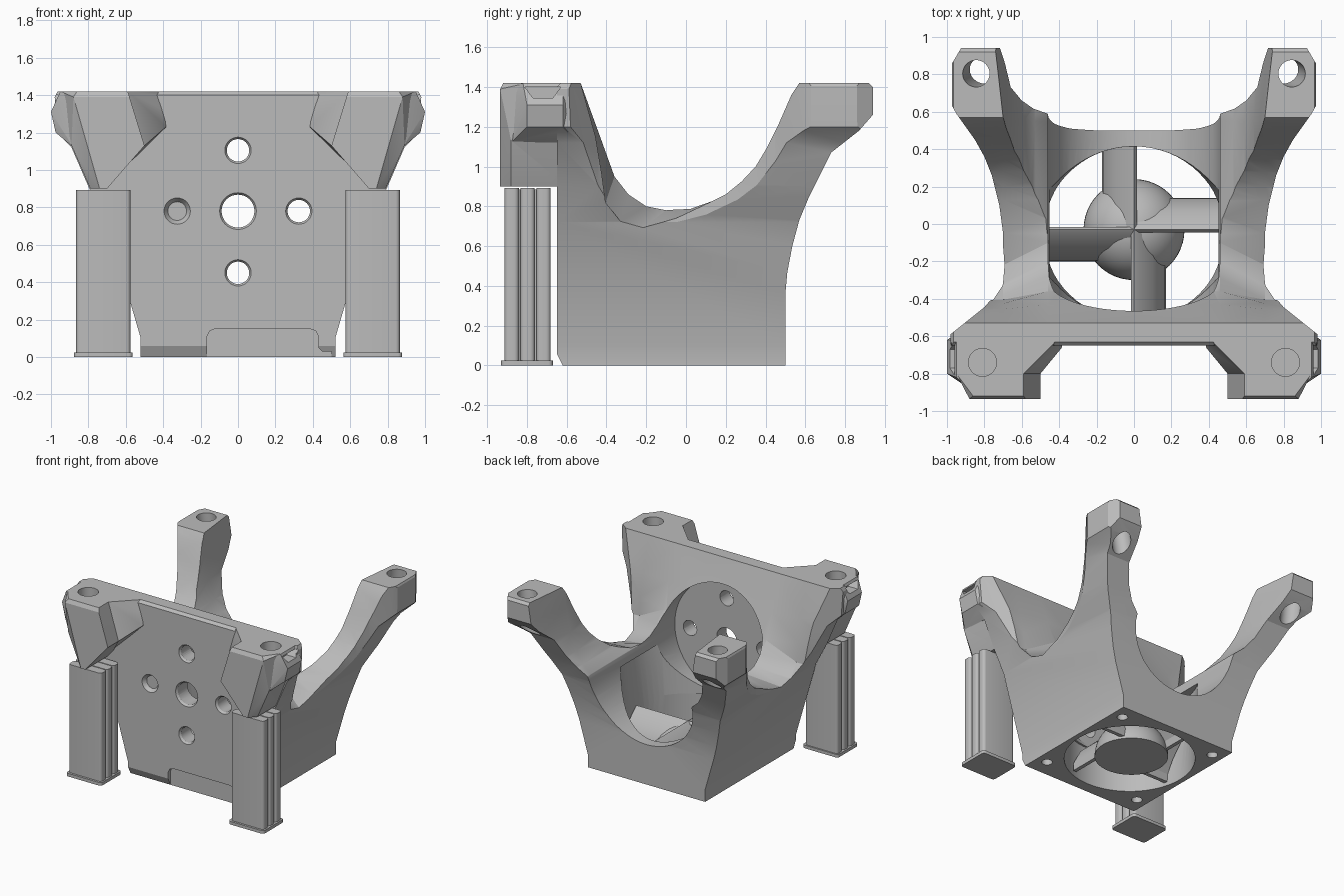
import bpy, bmesh, math
from mathutils import Matrix, Vector

cube = bpy.data.objects.get("Cube")
if cube:
    bpy.data.objects.remove(cube)

grey = bpy.data.materials.new("plain_grey")
grey.use_nodes = True
grey.diffuse_color = (0.5, 0.5, 0.5, 1)
grey.node_tree.nodes["Principled BSDF"].inputs["Base Color"].default_value = (0.5, 0.5, 0.5, 1)


def finish(name, bm):
    bmesh.ops.recalc_face_normals(bm, faces=bm.faces)
    me = bpy.data.meshes.new(name)
    bm.to_mesh(me)
    bm.free()
    me.materials.append(grey)
    ob = bpy.data.objects.new(name, me)
    bpy.context.collection.objects.link(ob)
    return ob


def loft(name, rings):
    """Closed solid through rings of equal point count."""
    bm = bmesh.new()
    vs = [[bm.verts.new(p) for p in r] for r in rings]
    n = len(rings[0])
    for a, b in zip(vs, vs[1:]):
        for i in range(n):
            bm.faces.new((a[i], a[(i + 1) % n], b[(i + 1) % n], b[i]))
    caps = [bm.faces.new(vs[0]), bm.faces.new(vs[-1])]
    bmesh.ops.recalc_face_normals(bm, faces=bm.faces)
    bmesh.ops.triangulate(bm, faces=caps if len(rings) == 2 else bm.faces)
    return finish(name, bm)


def prism(name, pts, axis, lo, hi):
    place = {"x": lambda p, t: (t, p[0], p[1]),
             "y": lambda p, t: (p[0], t, p[1]),
             "z": lambda p, t: (p[0], p[1], t)}[axis]
    return loft(name, [[place(p, t) for p in pts] for t in (lo, hi)])


def circle(c, r, n):
    return [(c[0] + r * math.cos(2 * math.pi * i / n), c[1] + r * math.sin(2 * math.pi * i / n)) for i in range(n)]


def disc(name, c, r, axis, lo, hi, n=48):
    return prism(name, circle(c, r, n), axis, lo, hi)


def hull(name, pts):
    bm = bmesh.new()
    for p in pts:
        bm.verts.new(p)
    bmesh.ops.convex_hull(bm, input=bm.verts)
    bmesh.ops.delete(bm, geom=[v for v in bm.verts if not v.link_faces], context="VERTS")
    bmesh.ops.dissolve_limit(bm, angle_limit=0.02, verts=bm.verts, edges=bm.edges)
    return finish(name, bm)


def box(name, lo, hi):
    return prism(name, [(lo[0], lo[1]), (hi[0], lo[1]), (hi[0], hi[1]), (lo[0], hi[1])], "z", lo[2], hi[2])


def combine(ob, other, op):
    m = ob.modifiers.new("combine", "BOOLEAN")
    m.operation, m.solver, m.object = op, "EXACT", other
    deps = bpy.context.evaluated_depsgraph_get()
    me = bpy.data.meshes.new_from_object(ob.evaluated_get(deps))
    ob.modifiers.clear()
    ob.data = me
    bpy.data.objects.remove(other)


def mirrored(half):
    return half + [(-x, y) for x, y in reversed(half)]


def smooth(ob, angle=25):
    bpy.ops.object.select_all(action="DESELECT")
    ob.select_set(True)
    bpy.context.view_layer.objects.active = ob
    bpy.ops.object.shade_smooth_by_angle(angle=math.radians(angle))


# Body: side profile trimmed by the front and plan outlines
side = [(-0.62, 0), (0.5, 0), (0.5, 0.36), (0.51, 0.47), (0.535, 0.6), (0.57, 0.73), (0.62, 0.85),
        (0.67, 0.95), (0.73, 1.07), (0.87, 1.18), (0.94, 1.26), (0.94, 1.4), (0.92, 1.42),
        (-0.63, 1.42), (-0.65, 1.4), (-0.65, 0.06)]
mount = prism("mount_body", side, "x", -1.1, 1.1)
front = mirrored([(0.52, -0.1), (0.52, 0.1), (0.70, 0.72), (0.795, 0.9), (0.89, 1.12), (0.97, 1.2),
                  (0.98, 1.39), (0.95, 1.45)])
combine(mount, prism("cut", front, "y", -1.1, 1.1), "INTERSECT")
plan = mirrored([(0.9, 0.96), (0.925, 0.94), (0.972, 0.86), (0.972, 0.63), (0.95, 0.59), (0.85, 0.45), (0.80, 0.36),
                 (0.76, 0.26), (0.72, 0.1), (0.70, -0.05), (0.703, -0.25), (0.718, -0.35), (0.8, -0.445),
                 (1, -0.605), (1, -0.7)])
combine(mount, prism("cut", plan, "z", -0.1, 1.6), "INTERSECT")

# Front bosses with gusset and outer nub
for s in (1, -1):
    boss = [(.95, -.62, 1.42), (.95, -.8, 1.42), (.86, -.92, 1.42), (.59, -.92, 1.42), (.59, -.6, 1.42),
            (.88, -.935, 1.39), (.58, -.935, 1.39), (.5, -.935, 1.13), (.5, -.8, 1.13), (.89, -.88, 1.13),
            (.88, -.6, 1.13), (.70, -.935, .9), (.74, -.935, .9), (.70, -.6, .9), (.79, -.88, .9), (.79, -.6, .9)]
    gusset = [(.59, -.8, 1.42), (.43, -.64, 1.42), (.41, -.6, 1.42), (.8, -.6, 1.42), (.8, -.8, 1.42),
              (.5, -.8, 1.13), (.385, -.66, 1.23), (.38, -.6, 1.23), (.5, -.6, 1.11), (.71, -.6, .91), (.72, -.8, .95)]
    nub = [(1, -.8, 1.31), (1, -.62, 1.31), (.975, -.8, 1.2), (.975, -.62, 1.2), (.95, -.82, 1.42),
           (.95, -.62, 1.42), (.88, -.88, 1.12), (.88, -.54, 1.12), (.88, -.88, 1.4), (.88, -.56, 1.42),
           (.7, -.88, 1.12), (.7, -.58, 1.12), (.7, -.88, 1.4), (.7, -.58, 1.42)]
    for pts in (boss, gusset, nub):
        combine(mount, hull("part", [(s * x, y, z) for x, y, z in pts]), "UNION")

# Saddle swept across the body: sloped front wall, low sides, rear arms
tail = [(0.13, 0.825), (0.2, 0.86), (0.28, 0.925), (0.35, 1.0), (0.41, 1.1), (0.46, 1.2),
        (0.53, 1.36), (0.57, 1.42), (0.66, 1.6)]
inner = [(-0.595, 1.6), (-0.53, 1.42), (-0.432, 1.15), (-0.36, 0.95), (-0.29, 0.86), (-0.2, 0.8),
         (-0.1, 0.78), (0.03, 0.79)] + tail
outer = [(-0.595, 1.6), (-0.53, 1.42), (-0.455, 1.15), (-0.425, 0.97), (-0.405, 0.82), (-0.33, 0.725),
         (-0.22, 0.69), (-0.05, 0.74)] + tail
sections = ((-1.2, outer), (-0.7, outer), (-0.46, inner), (0.46, inner), (0.7, outer), (1.2, outer))
combine(mount, loft("cut", [[(x, y, z) for y, z in prof] for x, prof in sections]), "DIFFERENCE")

# Gap between the rear arms, spreading to the rear, and the round trough below it
gap = mirrored([(0.3, 0.68), (0.43, 0.70), (0.462, 0.78), (0.53, 0.84), (0.59, 0.93), (0.64, 1.07),
                (0.675, 1.27), (0.71, 1.5)])
spread = [[(x * k, y, z) for x, z in gap] for y, k in ((-0.05, 1), (0.55, 1), (1.1, 1.09))]
combine(mount, loft("cut", spread), "DIFFERENCE")
combine(mount, disc("cut", (0, 0.78), 0.46, "y", -0.515, 0.8, 64), "DIFFERENCE")

# Fan duct, widening sideways above the base, and corner screw holes
combine(mount, disc("cut", (0, -0.05), 0.48, "z", -0.1, 0.3, 64), "DIFFERENCE")
low_ring = [(x, y, 0.1) for x, y in circle((0, -0.05), 0.465, 64)]
high_ring = [(x * 1.13, y, 0.7) for x, y in circle((0, -0.05), 0.465, 64)]
combine(mount, loft("cut", [low_ring, high_ring]), "DIFFERENCE")
for x in (-0.43, 0.43):
    for y in (-0.48, 0.38):
        combine(mount, disc("cut", (x, y), 0.04, "z", -0.1, 0.1, 24), "DIFFERENCE")

# Front wall holes, each with a countersunk mouth
for x, z, r in ((0, 0.78, 0.088), (0.325, 0.78, 0.06), (-0.325, 0.78, 0.06), (0, 1.105, 0.06), (0, 0.45, 0.06)):
    combine(mount, disc("cut", (x, z), r, "y", -0.8, -0.4, 32), "DIFFERENCE")
    cone = [[(px, y, pz) for px, pz in circle((x, z), rad, 32)] for y, rad in ((-0.67, r + 0.024), (-0.62, r - 0.01))]
    combine(mount, loft("cut", cone), "DIFFERENCE")

# Bolt holes in the four corners (rear pair leaning inward), and side nut pockets
for s in (1, -1):
    combine(mount, disc("cut", (s * 0.81, -0.74), 0.075, "z", 1.15, 1.6, 32), "DIFFERENCE")
    lean = [[(x, y, z) for x, y in circle((s * cx, cy), 0.072, 32)]
            for cx, cy, z in ((0.78, 0.83, 0.95), (0.855, 0.8, 1.5))]
    combine(mount, loft("cut", lean), "DIFFERENCE")
    pocket = [(s * x, y, z) for x in (0.9, 1.1) for y, z in ((-0.81, 1.40), (-0.63, 1.40), (-0.67, 1.345), (-0.77, 1.345))]
    combine(mount, hull("cut", pocket), "DIFFERENCE")

# Shallow cable notch at the foot of the front wall
notch = [(-0.165, -0.1), (-0.165, 0.11), (-0.15, 0.14), (-0.12, 0.152), (0.38, 0.152), (0.415, 0.14),
         (0.43, 0.11), (0.43, 0.05), (0.45, 0.03), (0.5, 0.03), (0.5, -0.1)]
combine(mount, prism("cut", notch, "y", -0.8, -0.62), "DIFFERENCE")
smooth(mount)

# Domed hub
bm = bmesh.new()
bmesh.ops.create_uvsphere(bm, u_segments=48, v_segments=24, radius=0.27)
bmesh.ops.bisect_plane(bm, geom=bm.verts[:] + bm.edges[:] + bm.faces[:], plane_co=(0, 0, 0),
                       plane_no=(0, 0, 1), clear_inner=True)
bmesh.ops.holes_fill(bm, edges=[e for e in bm.edges if e.is_boundary])
bmesh.ops.translate(bm, vec=(0, -0.03, 0.01), verts=bm.verts)
smooth(finish("fan_hub", bm))

# Four pitched vanes set in a pinwheel
for k in range(4):
    turn = Matrix.Translation((0, -0.03, 0)) @ Matrix.Rotation(k * math.pi / 2, 4, "Z")
    section = [(0.015, 0.29), (0, 0.31), (-0.015, 0.3), (-0.1, 0.22), (-0.165, 0.1), (-0.17, 0.03),
               (-0.14, 0.03), (-0.135, 0.09), (-0.075, 0.19)]
    vane = loft("fan_vane", [[turn @ Vector((x, y, z)) for x, z in section] for y in (0, 0.46)])
    smooth(vane)

# Ribbed front legs on foot plates
for s, label in ((1, "left"), (-1, "right")):
    cx = s * 0.72
    parts = [box(label + "_foot_plate", (cx - 0.157, -0.93, 0), (cx + 0.157, -0.67, 0.025)),
             box(label + "_leg_web", (cx - 0.11, -0.89, 0.02), (cx + 0.11, -0.70, 0.885))]
    for y in (-0.877, -0.797, -0.717):
        parts.append(box(label + "_leg_rib", (cx - 0.145, y - 0.036, 0.02), (cx + 0.145, y + 0.036, 0.892)))
    for p in parts:
        bm = bmesh.new()
        bm.from_mesh(p.data)
        bmesh.ops.dissolve_limit(bm, angle_limit=0.02, verts=bm.verts, edges=bm.edges)
        upright = [e for e in bm.edges if abs(e.verts[0].co.z - e.verts[1].co.z) > 0.01]
        bmesh.ops.bevel(bm, geom=upright, offset=0.022, segments=4, profile=0.5, affect="EDGES")
        bm.to_mesh(p.data)
        bm.free()
        smooth(p)
